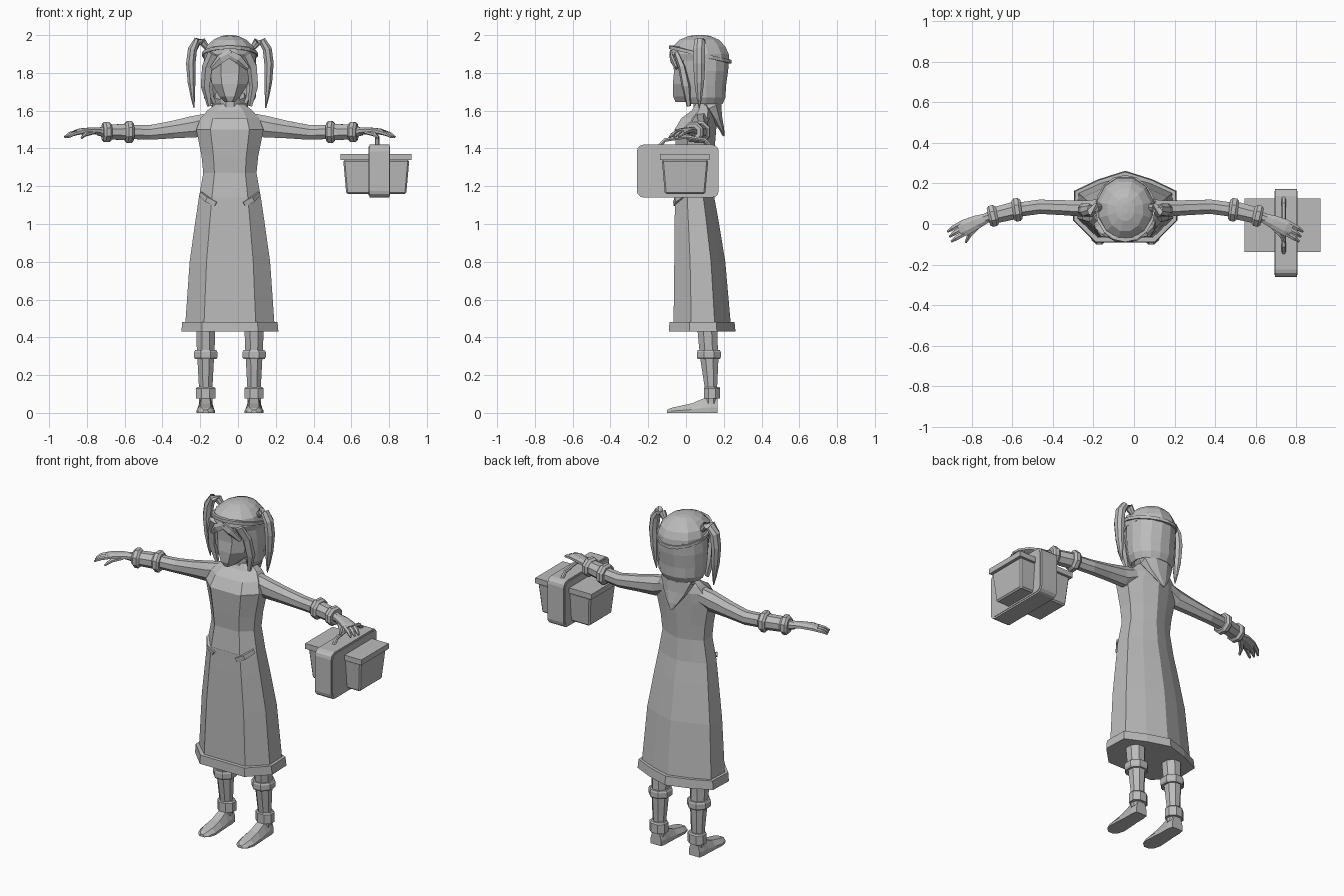
import bpy, bmesh, math
from mathutils import Vector

CX = -0.043  # the figure stands slightly off centre because of the basket
grey = bpy.data.materials.new("plain grey")
grey.diffuse_color = (0.5, 0.5, 0.5, 1)


def finish(bm, name):
    bmesh.ops.recalc_face_normals(bm, faces=bm.faces)
    me = bpy.data.meshes.new(name)
    bm.to_mesh(me)
    bm.free()
    me.materials.append(grey)
    ob = bpy.data.objects.new(name, me)
    bpy.context.collection.objects.link(ob)
    return ob


def loft(name, rings, closed=True):
    bm = bmesh.new()
    rows = [[bm.verts.new(p) for p in r] for r in rings]
    n = len(rows[0])
    for a, b in zip(rows, rows[1:]):
        for i in range(n if closed else n - 1):
            j = (i + 1) % n
            bm.faces.new((a[i], a[j], b[j], b[i]))
    if closed:
        bm.faces.new(rows[0])
        bm.faces.new(rows[-1])
    return finish(bm, name)


def tube(name, pts, n=8, side=1, up=(0, 0, 1)):
    """Tube along (x, y, z, half width, half height), x measured from the body centre."""
    P = [Vector((CX + side * p[0], p[1], p[2])) for p in pts]
    rings = []
    for i, p in enumerate(P):
        t = (P[min(i + 1, len(P) - 1)] - P[max(i - 1, 0)]).normalized()
        w = t.cross(Vector(up)).normalized()
        h = w.cross(t)
        ang = [2 * math.pi * (k + 0.5) / n for k in range(n)]
        rings.append([p + w * pts[i][3] * math.cos(a) + h * pts[i][4] * math.sin(a) for a in ang])
    return loft(name, rings)


def upright(name, rows, n=8, side=1, x=0):
    """Vertical loft of (z, half width, front y, back y)."""
    rings = []
    for z, w, f, b in rows:
        ang = [2 * math.pi * (k + 0.5) / n for k in range(n)]
        s = 1 / math.cos(math.pi / n)
        rings.append([(CX + side * x + w * s * math.cos(a),
                       (f + b) / 2 + (b - f) / 2 * s * math.sin(a), z) for a in ang])
    return loft(name, rings)


def box(name, x0, x1, y0, y1, z0, z1, taper=0.0, bevel=0.0, seg=1, axis=None):
    bm = bmesh.new()
    bmesh.ops.create_cube(bm, size=1)
    for v in bm.verts:
        k = taper if v.co.z < 0 else 0
        sx, sy = (x1 - x0) / 2 - k, (y1 - y0) / 2 - k
        v.co = ((x0 + x1) / 2 + 2 * v.co.x * sx, (y0 + y1) / 2 + 2 * v.co.y * sy,
                z0 if v.co.z < 0 else z1)
    if bevel:
        edges = [e for e in bm.edges
                 if axis is None or abs((e.verts[0].co - e.verts[1].co)[axis]) > 1e-4]
        bmesh.ops.bevel(bm, geom=edges, offset=bevel, segments=seg, affect='EDGES', profile=0.5)
    return finish(bm, name)


# Dress: one outline scaled at each height
half = [(0.58, 0), (1, .31), (.98, .72), (.52, .88), (0, 1)]
outline = half + [(-u, v) for u, v in half[-2::-1]]


def dress_part(name, rows):
    return loft(name, [[(CX + u * w, f + v * (b - f), z) for u, v in outline] for z, w, f, b in rows])


dress_part("dress", [
    (.47, .236, -.066, .237), (.80, .213, -.062, .208), (1.02, .182, -.060, .172),
    (1.14, .164, -.058, .150), (1.27, .141, -.045, .140), (1.36, .150, -.052, .148),
    (1.50, .178, -.060, .160), (1.56, .155, -.025, .165), (1.60, .12, .03, .15),
    (1.635, .075, .05, .13)])
dress_part("hem", [(.43, .257, -.090, .262), (.482, .252, -.088, .257)])

# Apron bib on the front, following the bodice
loft("apron_bib", [[(CX + s * w, y, z) for s in (-1, 1)] for z, w, y in
                   [(1.14, .088, -.064), (1.27, .078, -.051), (1.36, .082, -.058),
                    (1.50, .095, -.066), (1.56, .085, -.031)]], closed=False)

for s, side in ((-1, "right"), (1, "left")):
    # Pocket flaps at the hips
    tube(side + "_pocket_flap", [(.075, -.062, 1.105, .007, .017), (.12, -.05, 1.13, .012, .02),
                                 (.155, -.005, 1.16, .009, .016)], 4, s)
    # Arms with paired cuffs
    tube(side + "_arm", [(.10, .08, 1.545, .050, .048), (.19, .075, 1.515, .043, .062),
                         (.30, .080, 1.50, .040, .050), (.42, .085, 1.485, .038, .042),
                         (.53, .070, 1.487, .038, .040), (.65, .040, 1.487, .031, .033),
                         (.70, .025, 1.49, .024, .022)], 8, s)
    for i, (x, y, dy, r) in enumerate([(.533, .070, .003, .062), (.652, .040, .005, .057)]):
        tube(f"{side}_cuff_{i + 1}", [(x - .022, y + dy, 1.487, r * .8, r * .8),
                                      (x - .010, y + dy / 2, 1.487, r, r),
                                      (x + .010, y - dy / 2, 1.487, r, r),
                                      (x + .022, y - dy, 1.487, r * .8, r * .8)], 8, s)
    tube(side + "_cuff_sleeve", [(.54, .068, 1.487, .047, .046), (.645, .042, 1.487, .043, .043)], 8, s)
    # Hands
    tube(side + "_palm", [(.68, .03, 1.49, .025, .022), (.73, .01, 1.495, .036, .018),
                          (.79, -.018, 1.49, .043, .017), (.815, -.03, 1.484, .038, .014)], 8, s)
    for i in range(3):
        d = (i - 1) * .024
        tube(f"{side}_finger_{i + 1}", [(.80 + d * .4, -.022 + d, 1.487, .014, .012),
                                        (.84 + d * .4, -.044 + d, 1.476, .013, .011),
                                        (.865 + d * .4, -.062 + d, 1.460, .006, .006)], 6, s)
    tube(side + "_thumb", [(.72, -.005, 1.487, .015, .012), (.765, -.05, 1.475, .014, .012),
                           (.785, -.09, 1.455, .006, .006)], 6, s)
    # Legs, bands and shoes
    upright(side + "_leg", [(.05, .036, .10, .165), (.14, .036, .098, .165), (.29, .044, .075, .172),
                            (.36, .048, .068, .168), (.50, .052, .055, .165)], 8, s, .128)
    upright(side + "_knee_band", [(.285, .056, .062, .180), (.295, .062, .058, .184),
                                  (.322, .062, .058, .184), (.332, .056, .062, .180)], 8, s, .128)
    upright(side + "_ankle_band", [(.075, .051, .094, .181), (.130, .051, .094, .181),
                                   (.138, .044, .100, .175)], 8, s, .128)
    shoe = [(.166, .036, .085), (.13, .042, .085), (.09, .042, .075), (.03, .046, .05),
            (-.04, .05, .035), (-.08, .038, .026), (-.10, .015, .015)]
    loft(side + "_shoe", [[(CX + s * .128 + u * w, y, v * h) for u, v in
                           ((-1, 0), (1, 0), (1, .35), (.55, 1), (-.55, 1), (-1, .35))]
                          for y, w, h in shoe])
    # Curved pigtails
    tube(side + "_pigtail", [(.115, .085, 1.925, .014, .014), (.145, .08, 1.965, .024, .022),
                             (.172, .072, 1.968, .030, .022), (.198, .07, 1.925, .034, .026),
                             (.207, .07, 1.85, .034, .027), (.203, .07, 1.75, .028, .022),
                             (.196, .07, 1.67, .016, .012), (.190, .07, 1.615, .003, .003)],
         8, s, up=(1, 0, .3))
    # Side locks framing the face
    tube(side + "_side_lock", [(.085, -.052, 1.90, .032, .014), (.118, -.022, 1.83, .030, .020),
                               (.128, .0, 1.73, .026, .024), (.108, .015, 1.625, .012, .012)],
         5, s, up=(0, 1, 0))
    # Swept fringe
    tube(side + "_fringe", [(-.01, -.080, 1.905, .022, .008), (.045, -.076, 1.875, .026, .010),
                            (.095, -.05, 1.825, .012, .008)], 5, s, up=(0, 1, 0))

# Neck and face: a narrowing wedge with a flat front
upright("neck", [(1.60, .05, .04, .13), (1.70, .05, .04, .13)])
face_shape = [(-.45, 0), (.45, 0), (1, .25), (1, 1), (-1, 1), (-1, .25)]
loft("face", [[(CX + u * w, f + v * (.15 - f), z) for u, v in face_shape] for z, w, f in
              [(1.645, .026, -.055), (1.675, .055, -.068), (1.74, .095, -.070),
               (1.80, .105, -.064), (1.88, .105, -.068), (1.93, .09, -.06)]])

# Hair: closed crown and an open-fronted fall behind the face
upright("hair_crown", [(1.865, .135, -.060, .230), (1.90, .138, -.074, .226), (1.94, .125, -.070, .208),
                       (1.975, .088, -.035, .175), (1.995, .045, .015, .13), (2.0, .015, .05, .10)], 12)
fall = []
for z, w, f, b in [(1.635, .118, -.005, .195), (1.67, .138, -.02, .212), (1.73, .143, -.03, .214),
                   (1.81, .144, -.045, .226), (1.88, .137, -.06, .230)]:
    fall.append([(CX + w * math.cos(a), (f + b) / 2 + (b - f) / 2 * math.sin(a), z)
                 for a in [math.radians(-42 + 264 * k / 11) for k in range(12)]])
fall_ob = loft("hair_fall", fall, closed=False)
mod = fall_ob.modifiers.new("thickness", 'SOLIDIFY')
mod.thickness = 0.02
mod.offset = -1

# Pointed neck scarf hanging down the back
tube("scarf_point", [(0, .11, 1.68, .085, .070), (0, .14, 1.62, .105, .055),
                     (0, .165, 1.56, .075, .030), (0, .19, 1.50, .035, .014),
                     (0, .200, 1.465, .006, .005)], 8, up=(0, 1, 0))

# Tilted hairband
band = []
for k in range(16):
    a = 2 * math.pi * k / 16
    y = .076 + .160 * math.sin(a)
    c = Vector((CX + .143 * math.cos(a), y, 1.935 - (y + .08) * .24))
    o = Vector((math.cos(a), math.sin(a), 0)) * .005
    band.append([c + o + Vector((0, 0, .009)), c + o - Vector((0, 0, .009)),
                 c - o * 3 - Vector((0, 0, .009)), c - o * 3 + Vector((0, 0, .009))])
bm = bmesh.new()
rows = [[bm.verts.new(p) for p in r] for r in band]
for i in range(16):
    for j in range(4):
        bm.faces.new((rows[i - 1][j], rows[i - 1][j - 3], rows[i][j - 3], rows[i][j]))
finish(bm, "hairband")

# Basket: tapered boxes with lid, a rounded centre strap and a carrying handle
box("basket_body", .557, .907, -.128, .118, 1.16, 1.34, taper=.016, bevel=.008)
box("basket_lid", .543, .918, -.137, .125, 1.338, 1.37)
box("basket_strap", .695, .803, -.26, .173, 1.14, 1.42, bevel=.035, seg=3, axis=0)
for s in (-1, 1):
    box("strap_rim", .749 + s * .051 - .006, .749 + s * .051 + .006, -.25, .163, 1.15, 1.41,
        bevel=.03, seg=2, axis=0)
tube("basket_handle", [(.78, .13, 1.41, .011, .011), (.78, .10, 1.445, .011, .011),
                       (.78, .0, 1.462, .011, .011), (.78, -.11, 1.445, .011, .011),
                       (.78, -.145, 1.41, .011, .011)], 6, up=(1, 0, 0))
